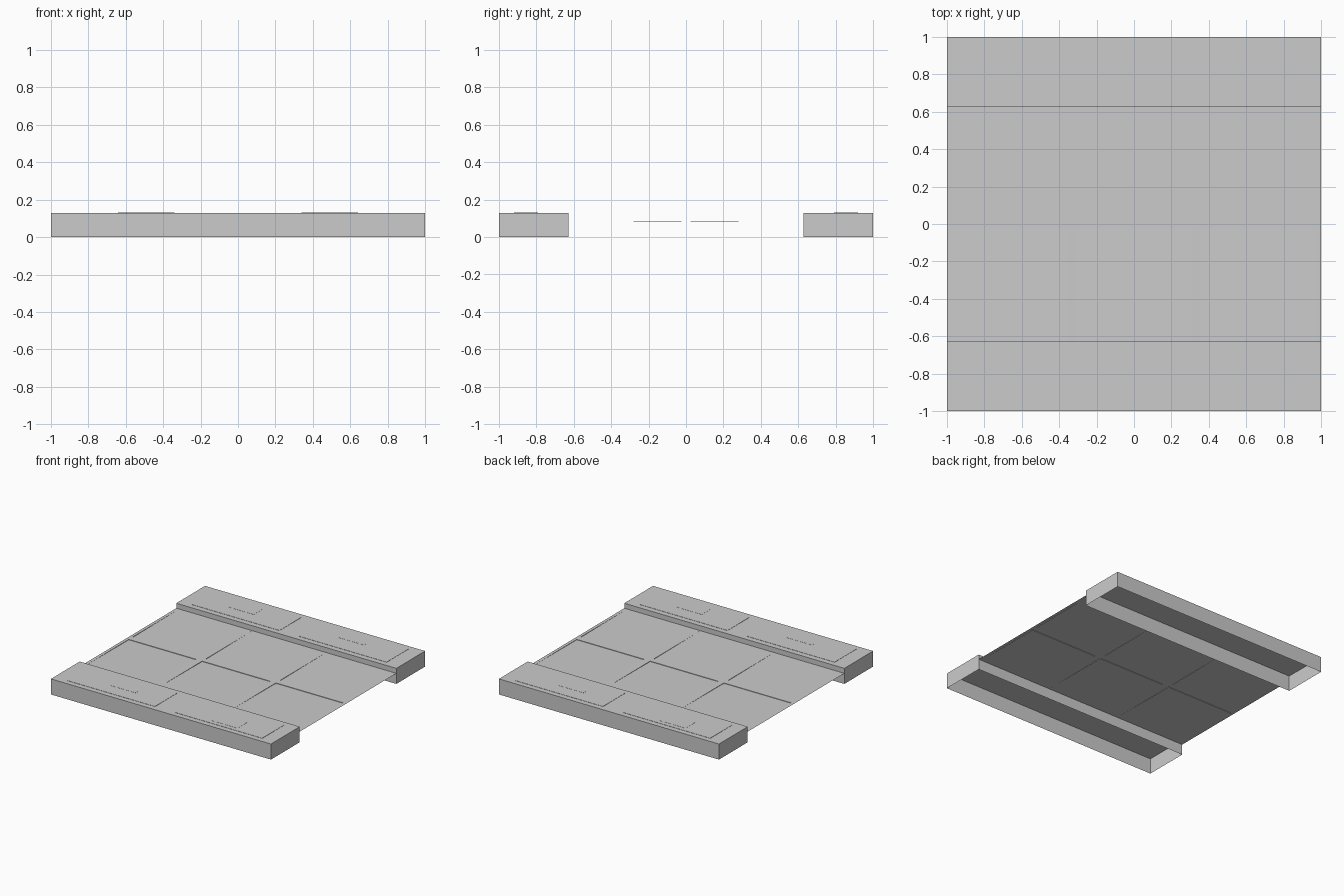
import bpy, bmesh

if "Cube" in bpy.data.objects:
    bpy.data.objects.remove(bpy.data.objects["Cube"])

H = 0.13        # beam height
INNER = 0.627   # inner face of the beams
DECK = 0.087    # deck height


def finish(bm, name):
    mesh = bpy.data.meshes.new(name)
    bm.to_mesh(mesh)
    bm.free()
    obj = bpy.data.objects.new(name, mesh)
    bpy.context.collection.objects.link(obj)
    return obj


def open_box(name, x0, x1, y0, y1, z0, z1):
    """Thin shell box, open underneath."""
    bm = bmesh.new()
    bmesh.ops.create_cube(bm, size=1)
    for v in bm.verts:
        v.co.x = x1 if v.co.x > 0 else x0
        v.co.y = y1 if v.co.y > 0 else y0
        v.co.z = z1 if v.co.z > 0 else z0
    bm.normal_update()
    bottom = [f for f in bm.faces if f.normal.z < -0.5]
    bmesh.ops.delete(bm, geom=bottom, context='FACES_ONLY')
    return finish(bm, name)


# Edge beams with shallow raised plates; the front is the back turned half round
for side, s in (("back", 1), ("front", -1)):
    def part(name, x0, x1, y0, y1, z0, z1):
        xs, ys = sorted((s * x0, s * x1)), sorted((s * y0, s * y1))
        open_box(f"{side}_{name}", *xs, *ys, z0, z1)

    part("beam", -1, 1, INNER, 1, 0, H - 0.002)
    part("plate_wide", -0.89, -0.093, 0.672, 0.957, H - 0.002, H)
    part("plate_narrow", 0.085, 0.88, 0.672, 0.957, H - 0.002, H)
    part("hatch", -0.64, -0.41, 0.79, 0.92, H, H + 0.001)
    part("handle", 0.34, 0.57, 0.82, 0.845, H, H + 0.001)

# Deck sheet: grid of strips with six slightly tilted recessed panels
xs = [-1, -0.975, -0.362, -0.308, 0.308, 0.362, 0.975, 1]
ys = [-INNER, -0.025, 0.025, INNER]
bm = bmesh.new()
grid = [[bm.verts.new((x, y, DECK)) for y in ys] for x in xs]
panels = []
for i in range(len(xs) - 1):
    for j in range(len(ys) - 1):
        f = bm.faces.new((grid[i][j], grid[i + 1][j],
                          grid[i + 1][j + 1], grid[i][j + 1]))
        if i % 2 == 1 and j != 1:
            panels.append(f)
for f in bmesh.ops.extrude_discrete_faces(bm, faces=panels)["faces"]:
    for v in f.verts:
        if abs(v.co.y) < 0.1:
            v.co.z -= 0.004
finish(bm, "deck")
